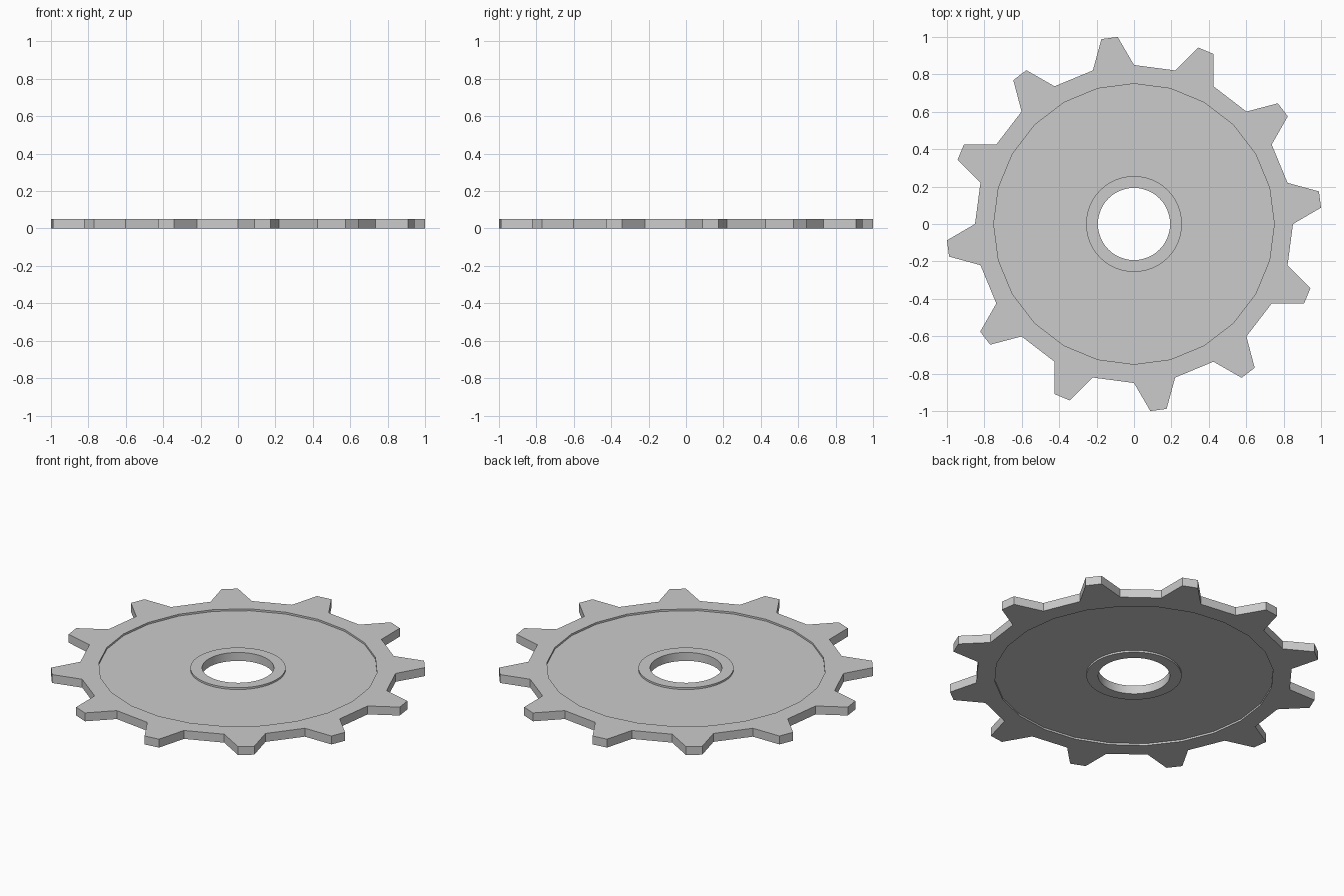
import bpy, bmesh
from math import cos, sin, radians

if "Cube" in bpy.data.objects:
    bpy.data.objects.remove(bpy.data.objects["Cube"])

TEETH = 12
SEG = 2 * TEETH            # rim facets, every other one carries a tooth
STEP = 360 / SEG
THICK, RECESS = 0.05, 0.011
R_TIP, R_ROOT, R_WEB = 1.0038, 0.85, 0.75
R_HUB, R_HOLE = 0.256, 0.193

bm = bmesh.new()


def point(r, deg, z):
    a = radians(deg)
    return bm.verts.new((r * cos(a), r * sin(a), z))


def ring(r, n, z):
    return [point(r, 360 * i / n, z) for i in range(n)]


def bridge(a, b):
    n = len(a)
    for i in range(n):
        j = (i + 1) % n
        bm.faces.new((a[i], a[j], b[j], b[i]))


def side(z, z_web):
    """One face of the sprocket: teeth, rim, recessed web and hub ring."""
    root = ring(R_ROOT, SEG, z)
    rim = ring(R_WEB, SEG, z)
    web = ring(R_WEB, SEG, z_web)
    hub_low = ring(R_HUB, 2 * SEG, z_web)
    hub = ring(R_HUB, 2 * SEG, z)
    hole = ring(R_HOLE, 2 * SEG, z)
    bridge(root, rim)
    bridge(rim, web)
    bridge(hub_low, hub)
    bridge(hub, hole)
    outline = []
    for i in range(SEG):
        j = (i + 1) % SEG
        # web between the faceted rim and the rounder hub
        bm.faces.new((web[i], web[j], hub_low[(2 * i + 2) % (2 * SEG)],
                      hub_low[2 * i + 1], hub_low[2 * i]))
        outline.append(root[i])
        # tapered tooth
        if i % 2 == 0:
            tips = [point(R_TIP, STEP * (i + t), z) for t in (1 / 3, 2 / 3)]
            bm.faces.new((root[i], *tips, root[j]))
            outline += tips
    return outline, hole


top_outline, top_hole = side(THICK, THICK - RECESS)
low_outline, low_hole = side(0, RECESS)

# outer tooth walls and bore wall
bridge(top_outline, low_outline)
bridge(top_hole, low_hole)
bmesh.ops.recalc_face_normals(bm, faces=bm.faces)

mesh = bpy.data.meshes.new("sprocket")
bm.to_mesh(mesh)
bm.free()
sprocket = bpy.data.objects.new("sprocket", mesh)
bpy.context.collection.objects.link(sprocket)

# smooth bore and hub, crisp rim facets
bpy.context.view_layer.objects.active = sprocket
sprocket.select_set(True)
bpy.ops.object.shade_smooth_by_angle(angle=radians(10))
